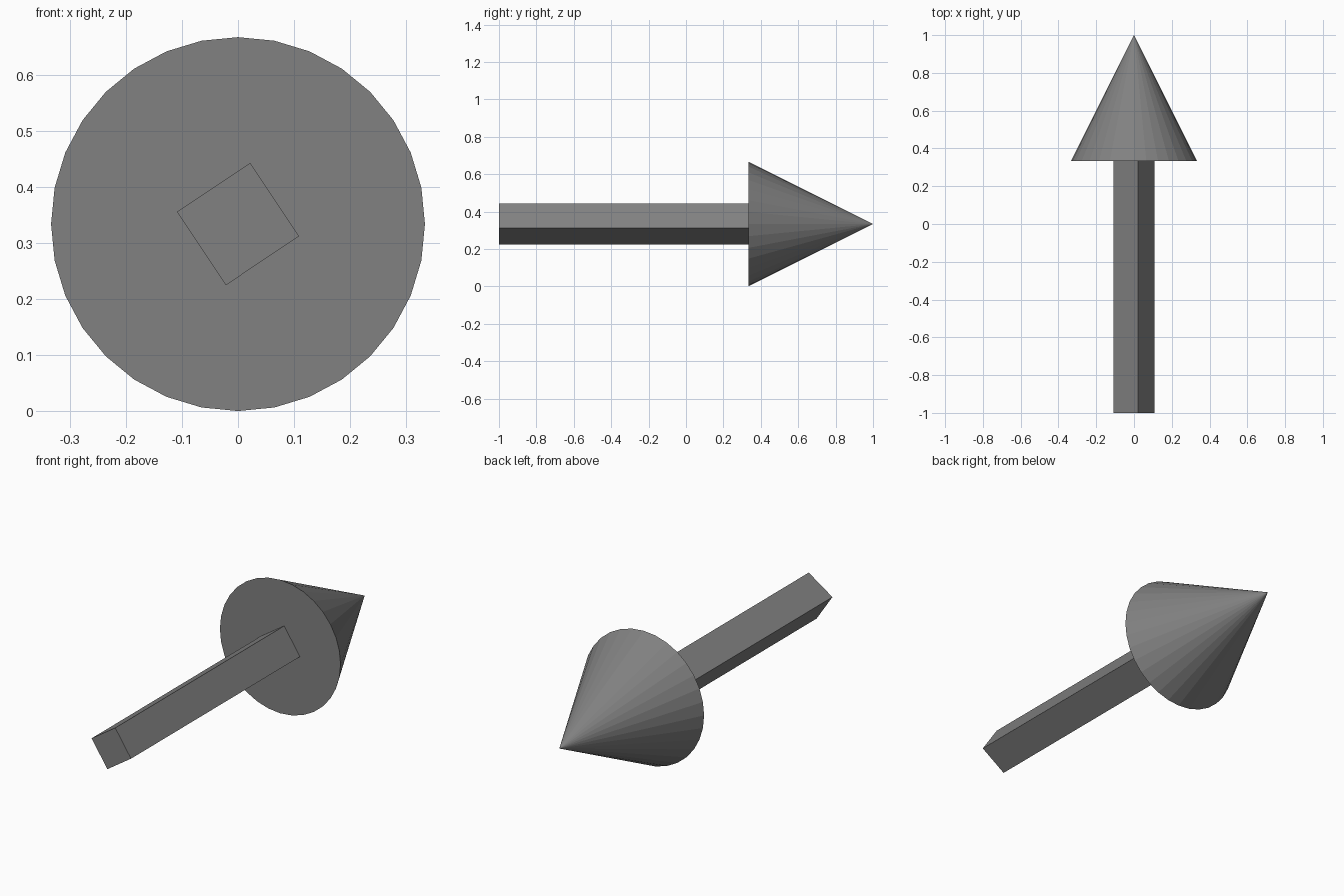
import bpy, bmesh
from math import radians
from mathutils import Matrix

if "Cube" in bpy.data.objects:
    bpy.data.objects.remove(bpy.data.objects["Cube"])

AXIS_Z = 1 / 3

grey = bpy.data.materials.new("mid_grey")
grey.diffuse_color = (0.22, 0.22, 0.22, 1)
grey.use_nodes = True
grey.node_tree.nodes["Principled BSDF"].inputs["Base Color"].default_value = grey.diffuse_color


def taper(name, sides, r_front, r_back, y0, y1, twist=0):
    """Flat-sided cone or prism lying along +y from y0 to y1."""
    bm = bmesh.new()
    place = (Matrix.Translation((0, (y0 + y1) / 2, AXIS_Z))
             @ Matrix.Rotation(radians(-90), 4, 'X')
             @ Matrix.Rotation(radians(twist), 4, 'Z'))
    bmesh.ops.create_cone(bm, cap_ends=True, segments=sides, radius1=r_front,
                          radius2=r_back, depth=y1 - y0, matrix=place)
    bmesh.ops.remove_doubles(bm, verts=bm.verts, dist=1e-5)
    bmesh.ops.recalc_face_normals(bm, faces=bm.faces)
    mesh = bpy.data.meshes.new(name)
    bm.to_mesh(mesh)
    bm.free()
    mesh.materials.append(grey)
    obj = bpy.data.objects.new(name, mesh)
    bpy.context.collection.objects.link(obj)
    return obj


# Pointed head, 32 sides
taper("arrow_head", 32, 1 / 3, 0, 1 / 3, 1)
# Square shaft, slightly twisted about its length
taper("arrow_shaft", 4, 1 / 9, 1 / 9, -1, 1 / 3, twist=11.25)
